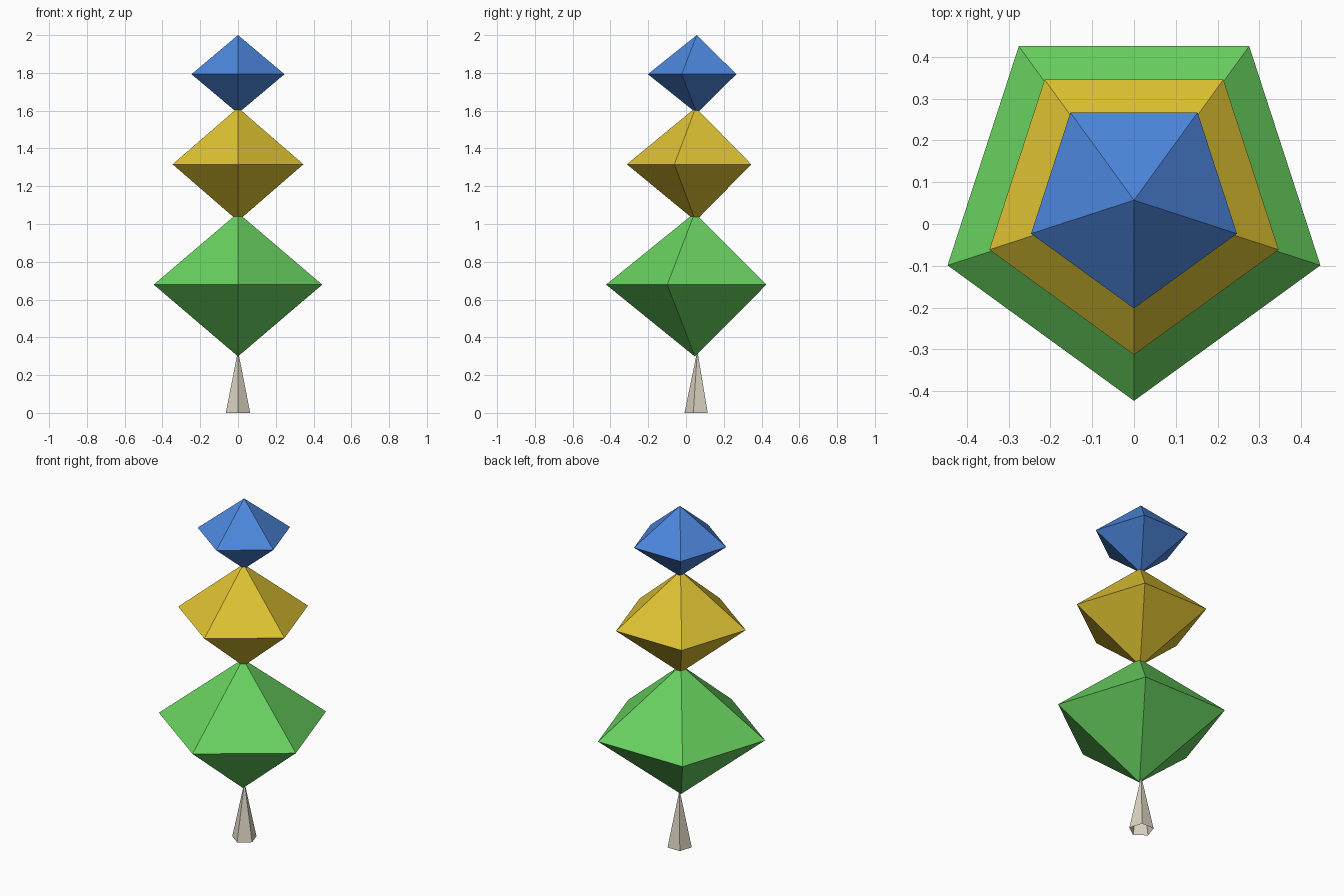
import bpy
import bmesh
from math import sin, cos, tau

SIDES = 5

cube = bpy.data.objects.get("Cube")
if cube:
    bpy.data.objects.remove(cube, do_unlink=True)


def make_material(name, rgb):
    mat = bpy.data.materials.new(name)
    mat.use_nodes = True
    color = (*rgb, 1)
    mat.diffuse_color = color
    mat.node_tree.nodes["Principled BSDF"].inputs["Base Color"].default_value = color
    return mat


def make_spindle(name, mat, center_y, radius, ring_z, tips):
    """Five-sided ring, with one corner to the front, joined to each tip point."""
    bm = bmesh.new()
    ring = [bm.verts.new((radius * sin(i * tau / SIDES),
                          center_y - radius * cos(i * tau / SIDES),
                          ring_z)) for i in range(SIDES)]
    for tip_z in tips:
        tip = bm.verts.new((0, center_y, tip_z))
        for i in range(SIDES):
            a, b = ring[i], ring[(i + 1) % SIDES]
            bm.faces.new((a, b, tip) if tip_z > ring_z else (b, a, tip))
    mesh = bpy.data.meshes.new(name)
    bm.to_mesh(mesh)
    bm.free()
    mesh.materials.append(mat)
    obj = bpy.data.objects.new(name, mesh)
    bpy.context.collection.objects.link(obj)
    return obj


beige = make_material("beige", (0.70, 0.65, 0.53))
green = make_material("green", (0.14, 0.64, 0.115))
yellow = make_material("yellow", (0.73, 0.54, 0.032))
blue = make_material("blue", (0.073, 0.24, 0.72))

# Slim trunk, open underneath
make_spindle("trunk", beige, 0.06, 0.068, 0, [0.33])

# Three stacked crowns whose tips overlap slightly
make_spindle("lower_crown", green, 0.046, 0.469, 0.679, [1.059, 0.299])
make_spindle("middle_crown", yellow, 0.051, 0.364, 1.316, [1.616, 1.016])
make_spindle("upper_crown", blue, 0.057, 0.259, 1.793, [2.0, 1.586])
